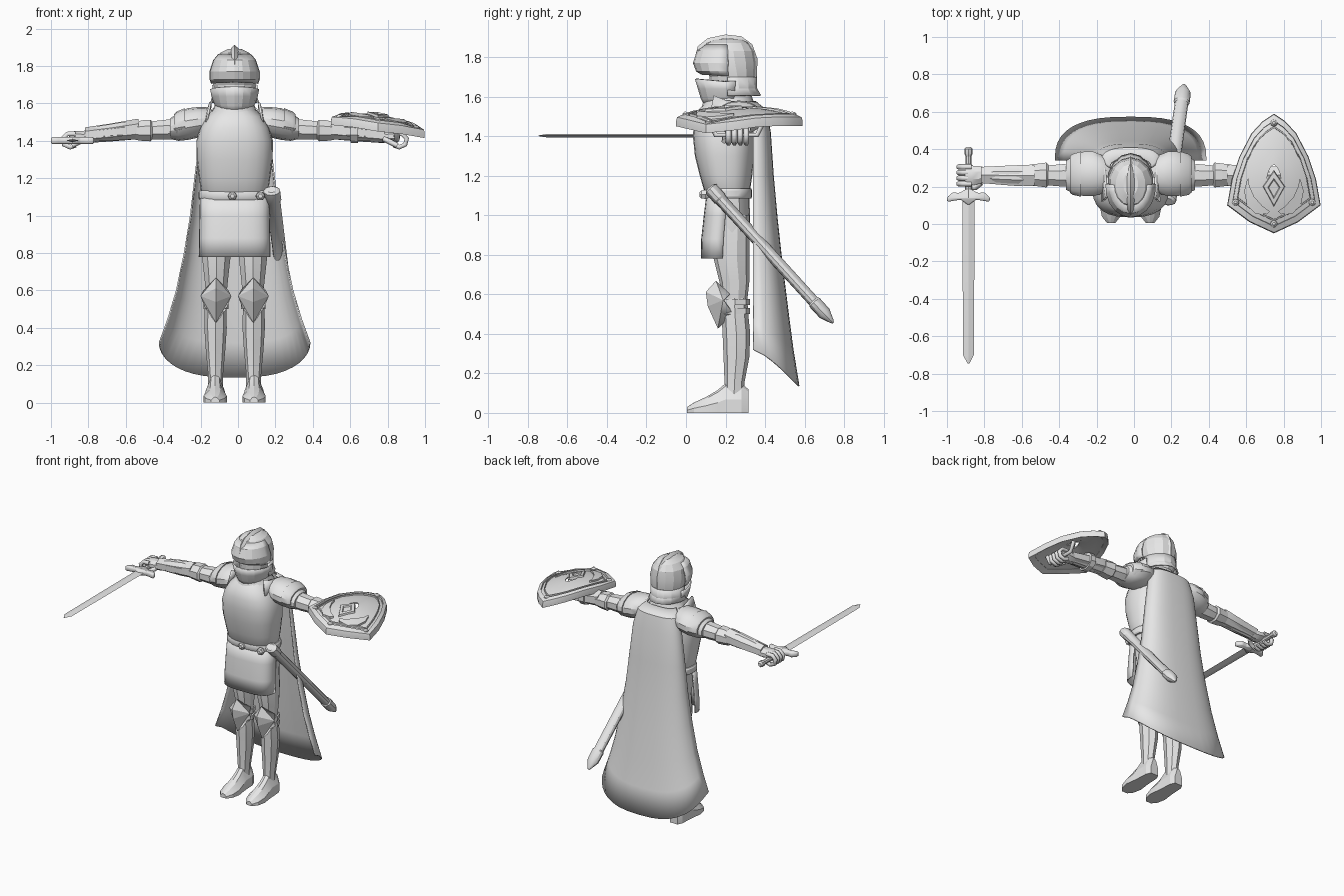
import bpy, bmesh, math
from mathutils import Vector

CX = -0.018  # body's mirror axis
steel = bpy.data.materials.new("plain grey")
steel.diffuse_color = (0.8, 0.8, 0.8, 1)


def make(name, verts, faces, thick=0, angle=30, bevel=0):
    """Mesh object with tidy normals, optional thickness, smooth by angle."""
    me = bpy.data.meshes.new(name)
    me.from_pydata([tuple(v) for v in verts], [], faces)
    bm = bmesh.new()
    bm.from_mesh(me)
    bmesh.ops.recalc_face_normals(bm, faces=bm.faces)
    bm.to_mesh(me)
    bm.free()
    me.materials.append(steel)
    me.shade_smooth()
    me.set_sharp_from_angle(angle=math.radians(angle))
    ob = bpy.data.objects.new(name, me)
    bpy.context.collection.objects.link(ob)
    if thick:
        m = ob.modifiers.new("thickness", 'SOLIDIFY')
        m.thickness, m.offset = thick, 0
    if bevel:
        m = ob.modifiers.new("bevel", 'BEVEL')
        m.width, m.segments = bevel, 1
    return ob


def skin(name, rows, closed=True, caps=True, **kw):
    """Join rows of points with quads."""
    n = len(rows[0])
    verts = [p for r in rows for p in r]
    faces = [(i * n + j, i * n + (j + 1) % n, (i + 1) * n + (j + 1) % n, (i + 1) * n + j)
             for i in range(len(rows) - 1) for j in range(n if closed else n - 1)]
    if closed and caps:
        faces += [tuple(range(n)), tuple(range(len(verts) - n, len(verts)))]
    return make(name, verts, faces, **kw)


def sp(v, p):
    return math.copysign(abs(v) ** p, v)


def column(name, rings, n=16, p=1, x=CX, **kw):
    """Rings (z, half width, front y, back y[, x offset]) stacked upwards."""
    rows = []
    for z, rx, y0, y1, *o in rings:
        row = []
        for k in range(n):
            a = 2 * math.pi * k / n
            row.append((x + (o[0] if o else 0) + rx * sp(math.sin(a), p),
                        (y0 + y1) / 2 - (y1 - y0) / 2 * sp(math.cos(a), p), z))
        rows.append(row)
    return skin(name, rows, **kw)


def shell(name, rings, a0, a1, n, p=1, thick=0.01, **kw):
    """Open plate: rings (z, half width, centre y, depth, drop in middle); angle 0 is front."""
    rows = []
    for z, rx, cy, ry, dz in rings:
        row = []
        for k in range(n + 1):
            a = math.radians(a0 + (a1 - a0) * k / n)
            row.append((CX + rx * sp(math.sin(a), p), cy - ry * sp(math.cos(a), p),
                        z - dz * abs(math.cos(a))))
        rows.append(row)
    return skin(name, rows, closed=False, thick=thick, **kw)


def limb(name, s, rings, n=8, **kw):
    """Sideways loft: rings (distance from axis, centre y, centre z, half y, half z)."""
    rows = [[(CX + s * d, cy + ry * math.cos(2 * math.pi * (k + .5) / n),
              cz + rz * math.sin(2 * math.pi * (k + .5) / n)) for k in range(n)]
            for d, cy, cz, ry, rz in rings]
    return skin(name, rows, **kw)


def rod(name, a, b, profile, n=10, flat=1.0, **kw):
    """Turned part from a to b: profile (fraction, radius)."""
    a, b = Vector(a), Vector(b)
    d = (b - a).normalized()
    u = d.cross(Vector((0, 0, 1))).normalized()
    w = d.cross(u)
    rows = [[a + (b - a) * t + u * r * math.cos(2 * math.pi * k / n)
             + w * r * flat * math.sin(2 * math.pi * k / n) for k in range(n)]
            for t, r in profile]
    return skin(name, rows, **kw)


def tube(name, pts, r):
    cu = bpy.data.curves.new(name, 'CURVE')
    cu.dimensions, cu.bevel_depth, cu.bevel_resolution, cu.use_fill_caps = '3D', r, 1, True
    s = cu.splines.new('POLY')
    s.points.add(len(pts) - 1)
    for q, c in zip(s.points, pts):
        q.co = (*c, 1)
    cu.materials.append(steel)
    bpy.context.collection.objects.link(bpy.data.objects.new(name, cu))


def slab(name, outline, lift=0.0, **kw):
    """Flat prism from (x, y, z) points, thickened by the solidify modifier."""
    return make(name, outline, [tuple(range(len(outline)))], **kw)


# Torso: breastplate, hips, front skirt, belt, collar
column("breastplate", [(1.10, .165, .11, .32), (1.13, .18, .09, .325), (1.2, .19, .07, .335),
       (1.3, .203, .045, .345), (1.4, .205, .035, .35), (1.47, .185, .04, .35),
       (1.53, .15, .06, .345), (1.57, .10, .10, .33)], n=24, p=.8)
column("hips", [(.80, .15, .15, .32), (.95, .175, .14, .325), (1.12, .175, .12, .32)], p=.8)
shell("front_skirt", [(1.12, .18, .21, .10, 0), (1.0, .183, .20, .105, 0), (.88, .185, .19, .108, 0),
      (.78, .187, .185, .105, 0)], -90, 90, 16, p=.65)
column("belt", [(1.085, .187, .095, .33), (1.095, .193, .09, .335), (1.125, .193, .09, .335),
       (1.135, .187, .095, .33)], n=24, p=.8)
for i, bx in enumerate((-.03, .12)):
    rod("belt_knot", (bx, .10, 1.105), (bx, .068, 1.105), [(0, .026), (.7, .024), (1, .012)], n=6)
column("collar", [(1.50, .15, .07, .35), (1.545, .14, .08, .35), (1.565, .115, .085, .345),
       (1.61, .10, .10, .33)], n=20)

# Helmet: skull, brow, chin guard, neck flare, crest
column("helmet_skull", [(1.57, .075, .13, .31), (1.64, .105, .12, .34), (1.70, .115, .12, .35),
       (1.77, .123, .08, .355), (1.83, .112, .075, .345), (1.87, .08, .10, .32),
       (1.89, .04, .15, .28)], n=14, angle=18)
shell("visor_brow", [(1.86, .085, .20, .10, 0), (1.83, .11, .20, .14, 0), (1.77, .13, .20, .16, 0),
      (1.73, .13, .20, .145, 0), (1.705, .122, .205, .125, -.01)], -95, 95, 10, angle=18)
shell("chin_guard", [(1.675, .127, .21, .16, -.015), (1.64, .12, .21, .145, 0),
      (1.60, .105, .21, .13, .01), (1.565, .085, .21, .11, .015)], -105, 105, 10, angle=18)
shell("neck_flare", [(1.70, .117, .21, .143, 0), (1.64, .115, .21, .145, 0),
      (1.605, .125, .21, .165, 0)], 90, 270, 8, angle=18)
arc = [(.045, 1.80), (.06, 1.855), (.11, 1.895), (.20, 1.914), (.28, 1.905), (.335, 1.865),
       (.362, 1.79), (.358, 1.70)]
skin("helmet_crest", [[(CX - .02, .21 + (y - .21) * .88, 1.72 + (z - 1.72) * .9), (CX, y, z),
     (CX + .02, .21 + (y - .21) * .88, 1.72 + (z - 1.72) * .9)] for y, z in arc], angle=25)

# Cape
shell("cape", [(1.575, .11, .30, .05, 0), (1.53, .155, .33, .075, 0), (1.42, .185, .34, .085, 0),
      (1.2, .212, .34, .10, 0), (1.0, .235, .34, .12, .02), (.8, .268, .34, .145, .05),
      (.6, .31, .34, .175, .09), (.45, .355, .34, .20, .13), (.32, .402, .34, .23, .185)],
      90, 270, 20, p=.75, thick=.008)

for s, side in ((-1, "right"), (1, "left")):
    X = lambda d: CX + s * d
    # Shoulder plates
    limb(side + "_shoulder", s, [(.11, .26, 1.50, .08, .06), (.15, .265, 1.505, .105, .075),
         (.20, .268, 1.498, .122, .082), (.25, .268, 1.49, .122, .085),
         (.30, .265, 1.475, .105, .075), (.345, .26, 1.465, .08, .055)], n=14)
    limb(side + "_shoulder_lame", s, [(.265, .267, 1.495, .124, .08), (.31, .265, 1.485, .112, .072),
         (.325, .265, 1.482, .10, .06)], n=14)
    slab(side + "_shoulder_flange", [(X(.15), .12, 1.50), (X(.13), .14, 1.605), (X(.13), .20, 1.58),
         (X(.14), .30, 1.57), (X(.16), .34, 1.51)], thick=.012)
    # Arms
    limb(side + "_upper_arm", s, [(.28, .26, 1.465, .06, .055), (.36, .26, 1.46, .065, .058),
         (.47, .26, 1.455, .055, .05)])
    limb(side + "_elbow_plate", s, [(.44, .262, 1.455, .06, .05), (.45, .262, 1.455, .072, .062),
         (.49, .262, 1.455, .066, .06), (.53, .262, 1.453, .062, .052)])
    limb(side + "_forearm", s, [(.50, .26, 1.452, .05, .045), (.60, .258, 1.452, .06, .052),
         (.72, .26, 1.44, .052, .044), (.80, .262, 1.425, .04, .034)])
    limb(side + "_gauntlet_cuff", s, [(.515, .26, 1.468, .062, .05), (.53, .26, 1.462, .066, .054),
         (.66, .26, 1.445, .06, .048), (.80, .262, 1.43, .05, .042)], n=6)
    # Fist with curled fingers
    limb(side + "_palm", s, [(.77, .262, 1.425, .042, .036), (.81, .262, 1.422, .052, .034),
         (.85, .26, 1.425, .056, .03), (.885, .26, 1.43, .05, .018)])
    for k in range(4):
        y = .215 + .03 * k
        tube(side + "_finger", [(X(d), y, z) for d, z in ((.85, 1.437), (.895, 1.437), (.92, 1.412),
             (.912, 1.38), (.88, 1.366), (.85, 1.377))], .0145)
    tube(side + "_thumb", [(X(.80), .22, 1.41), (X(.83), .195, 1.395), (X(.87), .195, 1.375)], .015)
    # Legs
    column(side + "_thigh", [(1.0, .07, .15, .32), (.78, .08, .14, .32), (.66, .066, .17, .32),
           (.57, .057, .18, .31)], n=10, x=X(.098), angle=20)
    column(side + "_shin", [(.58, .055, .18, .31), (.50, .058, .18, .315), (.40, .06, .185, .325),
           (.28, .052, .19, .32), (.15, .04, .195, .295), (.06, .04, .19, .295)],
           n=8, x=X(.102), angle=20)
    for z in (.50, .545):
        column(side + "_knee_band", [(z, .066, .17, .325), (z + .03, .066, .17, .325)],
               n=8, x=X(.1))
    k = X(.1)
    make(side + "_knee_plate", [(k, .155, .665), (k - .078, .19, .57), (k, .165, .43),
         (k + .078, .19, .57), (k, .105, .61), (k, .115, .54), (k - .05, .24, .50), (k + .05, .24, .50),
         (k - .062, .22, .60), (k + .062, .22, .60)],
         [(0, 1, 4), (4, 1, 5), (1, 2, 5), (2, 3, 5), (5, 3, 4), (3, 0, 4), (1, 6, 2), (3, 2, 7),
          (0, 8, 1), (0, 3, 9)], thick=.01, angle=10)
    # Armoured boots
    f = X(.104)
    skin(side + "_boot", [[(f - w, y, 0), (f - w, y, h * .45), (f - w * .45, y, h * .9), (f, y, h),
         (f + w * .45, y, h * .9), (f + w, y, h * .45), (f + w, y, 0)] for y, w, h in
         ((.315, .03, .12), (.28, .046, .15), (.20, .05, .15), (.16, .054, .115), (.10, .062, .08),
          (.04, .05, .052), (.005, .022, .03))], angle=20)

# Sword along y
SX, SZ = -.885, 1.402
skin("sword_blade", [[(SX - w, y, SZ), (SX, y, SZ + t), (SX + w, y, SZ), (SX, y, SZ - t)]
     for y, w, t in ((.15, .033, .01), (-.70, .029, .009), (-.745, .006, .002))], angle=15)
rod("sword_grip", (SX, .14, SZ), (SX, .39, SZ), [(0, .019), (.5, .017), (1, .015)], n=8)
rod("sword_pommel", (SX, .36, SZ), (SX, .412, SZ), [(0, .015), (.3, .022), (.8, .022), (1, .012)], n=8)
half = [(0, .195), (.05, .165), (.085, .17), (.115, .142), (.113, .118), (.075, .125), (.04, .13), (0, .10)]
slab("sword_guard", [(SX + x, y, SZ) for x, y in half] + [(SX - x, y, SZ) for x, y in half[-2:0:-1]],
     thick=.035, bevel=.006)

# Scabbard hanging from the belt
rod("scabbard", (.18, .12, 1.14), (.268, .745, .455),
    [(0, .03), (.01, .045), (.08, .045), (.09, .039), (.50, .037), (.84, .036), (.85, .043),
     (.93, .042), (.985, .016), (1, .006)], n=12, flat=.8)

# Shield: domed board with rim, inner frame, boss and rivets
HX, HY = .748, .27
def dome(x, y, lift=0):
    r2 = (x / .25) ** 2 + ((y - HY) / .32) ** 2
    return (HX + x, y, 1.482 - .14 * x + .06 * (1 - r2) * (r2 < 1) + lift)
edge = [(0, .59), (.06, .55), (.12, .485), (.185, .36), (.225, .24), (.25, .10), (.13, .01), (0, -.05)]
edge += [(-x, y) for x, y in edge[-2:0:-1]]
def loop(s, lift=0):
    return [dome(x * s, HY + (y - HY) * s, lift) for x, y in edge]
skin("shield_board", [loop(s) for s in (.99, .85, .65, .4, .15)] + [loop(.15, -.01)]
     + [loop(s, -.025) for s in (.4, .65, .85, .99)] + [loop(.99)], caps=False)
skin("shield_rim", [loop(.86, -.028), loop(.88, .016), loop(.985, .012), loop(1, -.005), loop(1, -.032),
     loop(.86, -.028)], caps=False, angle=20)
skin("shield_frame", [loop(.76, -.01), loop(.765, .01), loop(.79, .01), loop(.795, -.01)], caps=False)
diamond = [(0, .28), (.055, .20), (0, .10), (-.055, .20)]
skin("shield_boss", [[dome(x * q, .19 + (y - .19) * q, h) for x, y in diamond]
     for q, h in ((1.1, -.005), (1, .012), (.6, .012), (.5, .004))], angle=20)
for s in (-1, 1):
    curl = [(.03, .06, .008), (.08, .075, .02), (.125, .125, .02), (.145, .19, .014), (.14, .24, .003)]
    skin("shield_scroll", [[dome(s * (x - w), y + w, -.005), dome(s * (x - w), y + w, .012),
         dome(s * (x + w), y - w, .012), dome(s * (x + w), y - w, -.005)] for x, y, w in curl])
for x, y in ((0, .54), (.205, .115), (-.205, .115), (0, 0)):
    c = Vector(dome(x, y))
    rod("shield_rivet", c, c + Vector((0, .001, .024)), [(0, .02), (.6, .018), (1, .008)], n=8)
# Grip bar and arm strap under the shield
tube("shield_grip", [(.85, .12, 1.47), (.85, .15, 1.405), (.85, .36, 1.405), (.85, .39, 1.47)], .014)
limb("shield_strap", 1, [(.62, .26, 1.452, .07, .062), (.66, .26, 1.45, .07, .062)], n=10)
